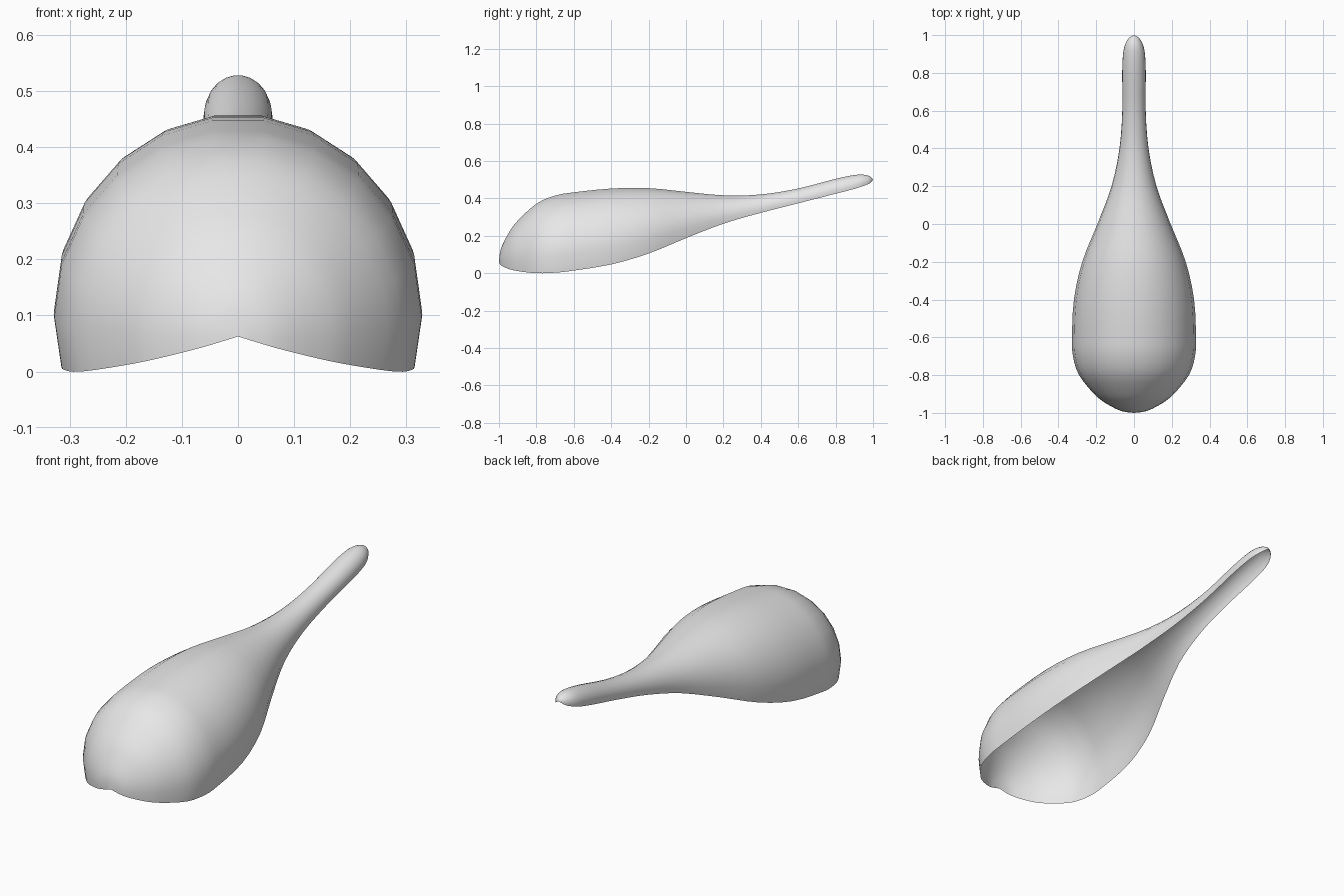
import bpy, bmesh, math
from mathutils import Vector

default = bpy.data.objects.get("Cube")
if default:
    bpy.data.objects.remove(default, do_unlink=True)

# Single flat grey
grey = bpy.data.materials.new("light_grey")
grey.use_nodes = True
grey.diffuse_color = (0.8, 0.8, 0.8, 1)
grey.node_tree.nodes["Principled BSDF"].inputs["Base Color"].default_value = (0.8, 0.8, 0.8, 1)

# Stations along the length: y, section radius, height of the open rim
STATIONS = [
    (-1.0, 0.0, 0.0625), (-0.99, 0.068, 0.043), (-0.95, 0.148, 0.024),
    (-0.9, 0.211, 0.012), (-0.8, 0.291, 0.001), (-0.7, 0.323, 0.004),
    (-0.6, 0.328, 0.015), (-0.4, 0.318, 0.048), (-0.2, 0.274, 0.106),
    (0.0, 0.194, 0.188), (0.2, 0.119, 0.265), (0.4, 0.077, 0.323),
    (0.6, 0.062, 0.374), (0.8, 0.0625, 0.425), (0.9, 0.058, 0.451),
    (0.95, 0.047, 0.467), (0.985, 0.027, 0.482), (1.0, 0.0, 0.5),
]
SEGMENTS = 13      # faces across the arch
STEPS = 3          # rings between stations
STEP = math.radians(16.4)


def smooth_path(points, steps):
    """Smooth curve through the stations."""
    pts = [Vector(p) for p in points]
    pts = [2 * pts[0] - pts[1]] + pts + [2 * pts[-1] - pts[-2]]
    path = []
    for a, b, c, d in zip(pts, pts[1:], pts[2:], pts[3:]):
        for k in range(steps):
            t = k / steps
            path.append(0.5 * (2 * b + (c - a) * t + (2 * a - 5 * b + 4 * c - d) * t ** 2
                               + (3 * b - a - 3 * c + d) * t ** 3))
    return path + [pts[-2]]


# Open shell: arched sections slightly past a half circle, closed to a point at each end
bm = bmesh.new()
rings = []
for y, r, rim in smooth_path(STATIONS, STEPS):
    centre = rim + r * math.sin(STEP)
    angles = [STEP * (i - 1) for i in range(SEGMENTS + 1)]
    offset = (math.pi - STEP * (SEGMENTS - 2)) / 2    # keep the arch symmetric
    rings.append([bm.verts.new((r * math.cos(a + offset), y, centre + r * math.sin(a + offset)))
                  for a in angles])
for near, far in zip(rings, rings[1:]):
    for i in range(SEGMENTS):
        bm.faces.new((near[i], far[i], far[i + 1], near[i + 1]))
bmesh.ops.remove_doubles(bm, verts=bm.verts, dist=1e-5)

# Faces point outward
bm.normal_update()
top = max(bm.faces, key=lambda f: f.calc_center_median().z)
if top.normal.z < 0:
    bmesh.ops.reverse_faces(bm, faces=bm.faces)

mesh = bpy.data.meshes.new("teardrop_shell")
bm.to_mesh(mesh)
bm.free()
mesh.materials.append(grey)
shell = bpy.data.objects.new("teardrop_shell", mesh)
bpy.context.collection.objects.link(shell)
for poly in mesh.polygons:
    poly.use_smooth = True
